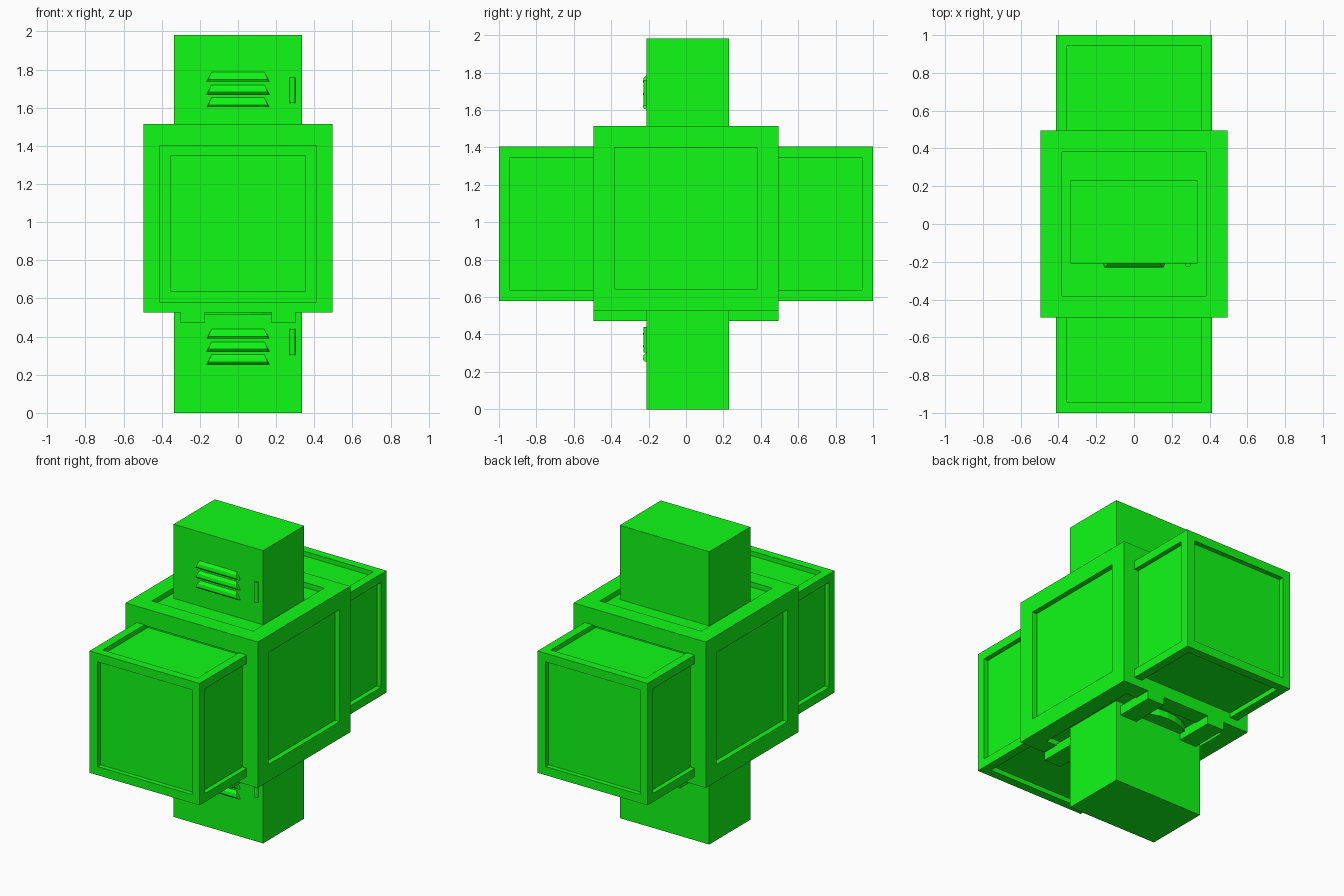
import bpy, bmesh
from mathutils import Vector

if "Cube" in bpy.data.objects:
    bpy.data.objects.remove(bpy.data.objects["Cube"])

green = bpy.data.materials.new("green")
green.diffuse_color = (0.005, 0.97, 0.008, 1)
green.use_nodes = True
green.node_tree.nodes["Principled BSDF"].inputs["Base Color"].default_value = green.diffuse_color


def finish(bm, name):
    bmesh.ops.recalc_face_normals(bm, faces=bm.faces)
    me = bpy.data.meshes.new(name)
    bm.to_mesh(me)
    bm.free()
    me.materials.append(green)
    ob = bpy.data.objects.new(name, me)
    bpy.context.collection.objects.link(ob)
    return ob


def box_bm(lo, hi):
    bm = bmesh.new()
    bmesh.ops.create_cube(bm, size=1)
    lo, hi = Vector(lo), Vector(hi)
    for v in bm.verts:
        v.co = (lo + hi) / 2 + v.co * (hi - lo)
    return bm


def box(name, lo, hi):
    return finish(box_bm(lo, hi), name)


def crate(name, lo, hi, border, depth):
    """Box with a sunken panel on every face."""
    bm = box_bm(lo, hi)
    bm.normal_update()
    panels = list(bm.faces)
    bmesh.ops.inset_individual(bm, faces=panels, thickness=border, use_even_offset=True)
    for f in panels:
        n = f.normal.copy()
        new = bmesh.ops.extrude_discrete_faces(bm, faces=[f])["faces"][0]
        bmesh.ops.translate(bm, verts=new.verts, vec=-n * depth)
    return finish(bm, name)


def cylinder(name, loc, radius, height, sides):
    bm = bmesh.new()
    bmesh.ops.create_cone(bm, cap_ends=True, segments=sides, radius1=radius,
                          radius2=radius, depth=height)
    bmesh.ops.translate(bm, verts=bm.verts, vec=loc)
    return finish(bm, name)


def louver(name, z):
    """Rounded vent hood on the locker front."""
    bm = bmesh.new()
    pts = [(.165, -.21, z), (.16, -.224, z + .002), (.155, -.23, z + .012),
           (.147, -.226, z + .034), (.138, -.21, z + .05)]
    a = [bm.verts.new(p) for p in pts]
    b = [bm.verts.new((-x, y, zz)) for x, y, zz in pts]
    bm.faces.new(a)
    bm.faces.new(b[::-1])
    for i in range(len(pts)):
        j = (i + 1) % len(pts)
        bm.faces.new((a[i], b[i], b[j], a[j]))
    return finish(bm, name)


# Crates
crate("main_crate", (-.495, -.495, .527), (.495, .495, 1.515), .115, .035)
crate("front_crate", (-.412, -1, .58), (.412, -.18, 1.405), .058, .032)
crate("back_crate", (-.412, .18, .58), (.412, 1, 1.405), .058, .032)

# Skids and round plate beneath the main crate
for side in (-1, 1):
    x0, x1 = sorted((side * .175, side * .302))
    box("skid", (x0, -.495, .472), (x1, .495, .535))
cylinder("bottom_plate", (0, 0, .545), .325, .06, 32)

# Tall locker with vents and hinges at both ends
box("locker", (-.335, -.21, 0), (.335, .23, 1.982))
for base, hinge_z in ((.255, .372), (1.603, 1.692)):
    for i in range(3):
        louver("vent_louver", base + i * .067)
    cylinder("hinge", (.286, -.213, hinge_z), .015, .135, 12)
